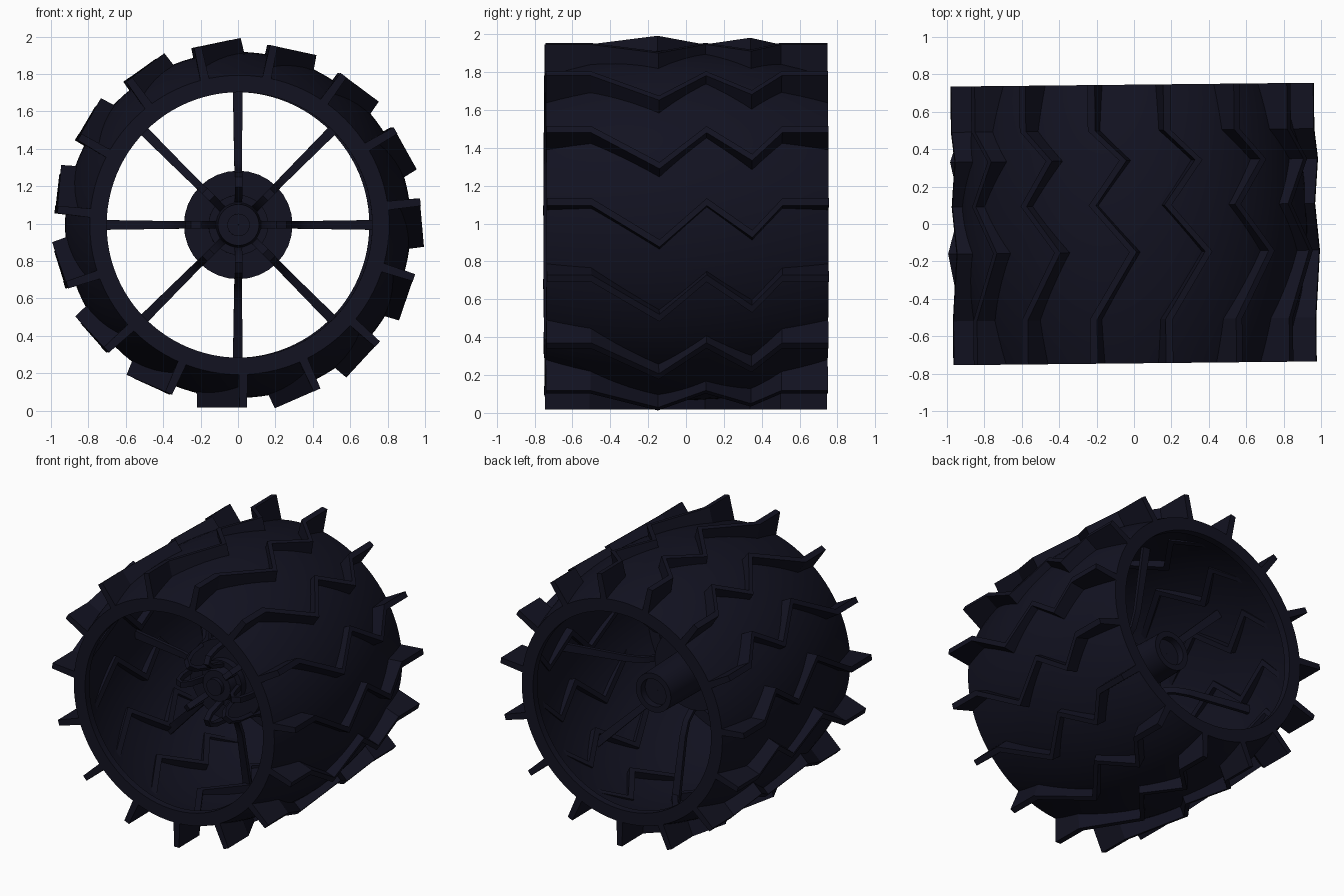
import bpy, bmesh, math
from mathutils import Matrix

if "Cube" in bpy.data.objects:
    bpy.data.objects.remove(bpy.data.objects["Cube"])

ZC = 0.993                       # height of the wheel axle
HALF = 0.745                     # half width of the wheel
TILT = Matrix.Rotation(math.radians(0.6), 4, 'Z')

mat = bpy.data.materials.new("dark_metal")
mat.diffuse_color = (0.006, 0.006, 0.015, 1)
mat.use_nodes = True
mat.node_tree.nodes["Principled BSDF"].inputs["Base Color"].default_value = mat.diffuse_color


def at(a, r, t, y):
    """Point at wheel angle a, radius r, clockwise offset t, depth y."""
    return (r * math.cos(a) + t * math.sin(a), y, ZC + r * math.sin(a) - t * math.cos(a))


def finish(bm, name, smooth=True):
    bmesh.ops.recalc_face_normals(bm, faces=bm.faces)
    bm.transform(TILT)
    me = bpy.data.meshes.new(name)
    bm.to_mesh(me)
    bm.free()
    ob = bpy.data.objects.new(name, me)
    bpy.context.collection.objects.link(ob)
    me.materials.append(mat)
    if smooth:
        bpy.ops.object.select_all(action='DESELECT')
        ob.select_set(True)
        bpy.context.view_layer.objects.active = ob
        bpy.ops.object.shade_smooth_by_angle(angle=math.radians(30))
    return ob


def skin(bm, rings, closed=False):
    """Join equal rings of points into a tube, capped unless closed."""
    vs = [[bm.verts.new(p) for p in ring] for ring in rings]
    n = len(vs[0])
    pairs = list(zip(vs, vs[1:])) + ([(vs[-1], vs[0])] if closed else [])
    for a, b in pairs:
        for i in range(n):
            j = (i + 1) % n
            bm.faces.new((a[i], a[j], b[j], b[i]))
    if not closed:
        bm.faces.new(vs[0])
        bm.faces.new(vs[-1])


def lathe(name, profile, segs=96):
    """Revolve a closed (depth, radius) profile round the axle."""
    bm = bmesh.new()
    skin(bm, [[at(math.tau * k / segs, r, 0, y) for y, r in profile] for k in range(segs)], True)
    return finish(bm, name)


def barrel(y):
    return 0.80 + 0.125 * (1 - (y / HALF) ** 2)


# barrel-shaped rim with a flat lip at both ends
ys = [-HALF + 2 * HALF * i / 20 for i in range(21)]
lip = HALF - 0.05
inner = [-lip + 2 * lip * i / 18 for i in range(19)]
profile = [(y, barrel(y)) for y in ys] + [(HALF, 0.71), (lip, 0.71)]
profile += [(y, barrel(y) - 0.03) for y in reversed(inner)] + [(-lip, 0.71), (-HALF, 0.71)]
lathe("rim_drum", profile)

# zigzag treads passing through the rim
zigzag = [(-HALF, 0), (-0.51, 0), (-0.15, 0.22), (0.10, 0), (0.34, 0.17), (0.50, 0), (HALF, 0)]
bm = bmesh.new()
for k in range(15):
    a = math.radians(-90 + 24 * k)
    rings = []
    for y, t in zigzag:
        t -= 0.02
        base = 0.79 if abs(y) > 0.7 else 0.84
        rings.append([at(a, base, t - 0.024, y), at(a, base, t + 0.024, y),
                      at(a, 0.975, t + 0.02, y), at(a, 0.975, t - 0.02, y)])
    skin(bm, rings)
finish(bm, "treads", smooth=False)

# eight flexible spokes that curl over in front of the hub
path = [(0.12, -0.10), (0.14, -0.22), (0.17, -0.32), (0.205, -0.36), (0.245, -0.34), (0.27, -0.26),
        (0.28, -0.15), (0.30, -0.07), (0.35, -0.01), (0.45, 0.03), (0.90, 0.12)]
bm = bmesh.new()
for k in range(8):
    a = math.tau * k / 8
    rings = []
    for i, (r, y) in enumerate(path):
        r0, y0 = path[max(i - 1, 0)]
        r1, y1 = path[min(i + 1, len(path) - 1)]
        d = math.hypot(r1 - r0, y1 - y0)
        nr, ny = -(y1 - y0) / d * 0.013, (r1 - r0) / d * 0.013
        w = 0.02 + 0.009 * max(0, r - 0.3) / 0.6
        rings.append([at(a, r + s * nr, t, y + s * ny)
                      for s, t in ((-1, -w), (-1, w), (1, w), (1, -w))])
    skin(bm, rings)
finish(bm, "spokes")

# hub: front disc with stepped cap, and axle socket to the rear
lathe("hub_disc", [(-0.14, 0.002), (-0.14, 0.29), (-0.06, 0.29), (-0.06, 0.002)], 32)
lathe("hub_cap", [(-0.28, 0.002), (-0.28, 0.06), (-0.25, 0.06), (-0.25, 0.11),
                  (-0.19, 0.12), (-0.19, 0.16), (-0.13, 0.16), (-0.13, 0.002)], 32)
lathe("axle_socket", [(-0.07, 0.002), (-0.07, 0.15), (0.38, 0.14), (0.38, 0.10),
                      (0.33, 0.10), (0.33, 0.002)], 32)
